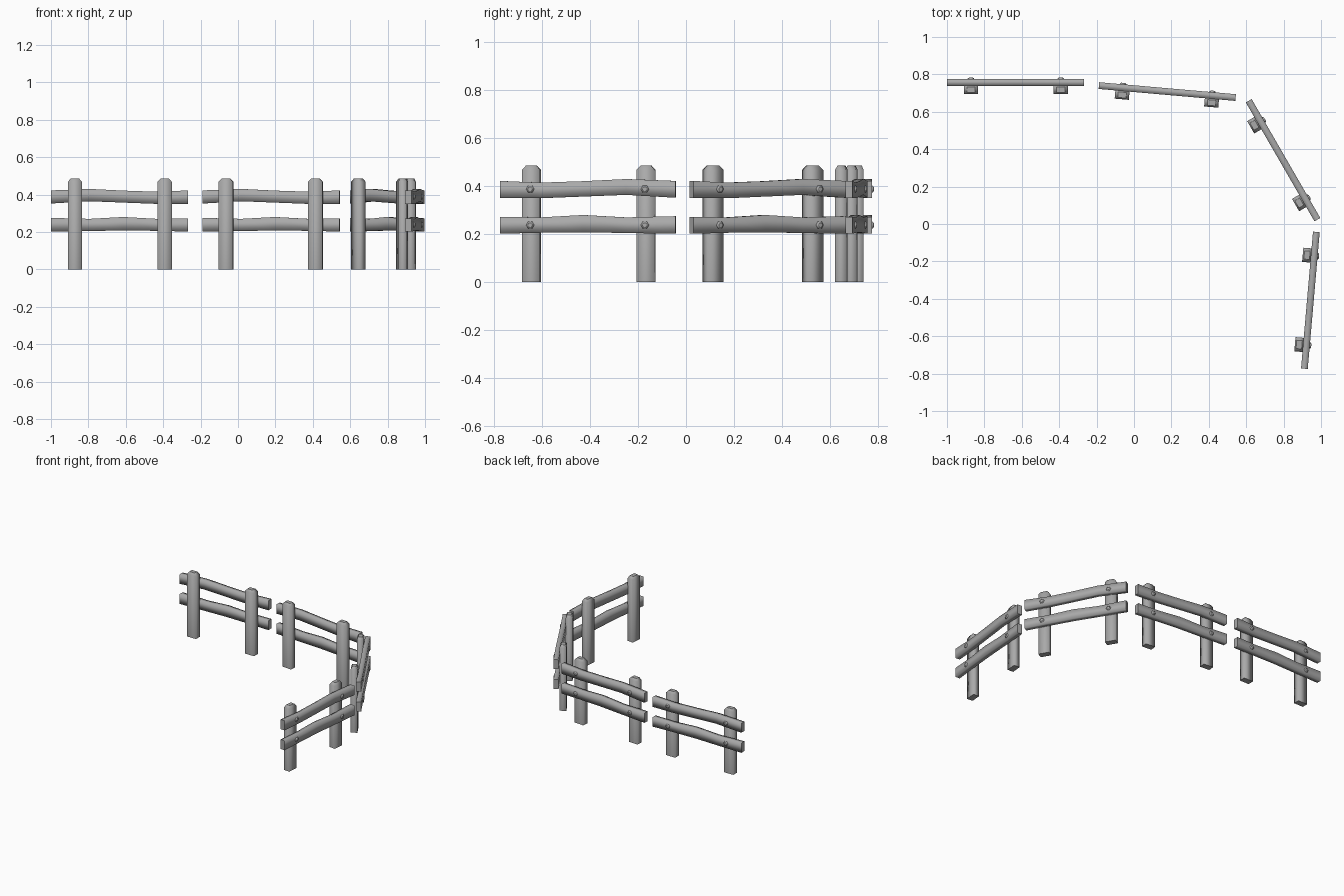
import bpy, bmesh, math
from mathutils import Matrix, Vector

cube = bpy.data.objects.get("Cube")
if cube:
    bpy.data.objects.remove(cube, do_unlink=True)

grey = bpy.data.materials.new("weathered grey wood")
grey.use_nodes = True
colour = (0.40, 0.40, 0.40, 1)
grey.diffuse_color = colour
grey.node_tree.nodes["Principled BSDF"].inputs["Base Color"].default_value = colour


def loft(name, rings, place, sharp_caps):
    """Skin a list of rings, smooth around the sides with crisp caps."""
    bm = bmesh.new()
    loops = [[bm.verts.new(p) for p in ring] for ring in rings]
    n = len(loops[0])
    for a, b in zip(loops, loops[1:]):
        for i in range(n):
            bm.faces.new((a[i], a[(i + 1) % n], b[(i + 1) % n], b[i]))
    caps = [bm.faces.new(loops[0]), bm.faces.new(loops[-1])]
    bmesh.ops.recalc_face_normals(bm, faces=bm.faces)
    for f in bm.faces:
        f.smooth = f not in caps
    if sharp_caps:
        for f in caps:
            for e in f.edges:
                e.smooth = False
    mesh = bpy.data.meshes.new(name)
    bm.to_mesh(mesh)
    bm.free()
    mesh.materials.append(grey)
    obj = bpy.data.objects.new(name, mesh)
    bpy.context.collection.objects.link(obj)
    obj.matrix_world = place
    return obj


def rect(x0, x1, y0, y1, z):
    return [(x0, y0, z), (x1, y0, z), (x1, y1, z), (x0, y1, z)]


def rail(name, place, profile):
    # each station is (x, bottom, top)
    h = 0.018
    rings = [[(x, -h, b), (x, h, b), (x, h, t), (x, -h, t)] for x, b, t in profile]
    loft(name, rings, place, True)


def post(name, place, x):
    w, y0, y1 = 0.038, -0.062, -0.016
    rings = [rect(x - w, x + w, y0, y1, 0),
             rect(x - w, x + w, y0, y1, 0.468),
             rect(x - w + 0.016, x + w - 0.016, y0 + 0.008, y1 - 0.008, 0.486)]
    loft(name, rings, place, True)


def bolt(name, place, x, z):
    # low hexagonal dome on the outer face of a rail
    rings = []
    for r, y in ((0.017, 0.014), (0.017, 0.021), (0.010, 0.026)):
        rings.append([(x + r * math.cos(i * math.pi / 3), y,
                       z + r * math.sin(i * math.pi / 3)) for i in range(6)])
    loft(name, rings, place, False)


UPPER = [(-0.367, 0.352, 0.422), (-0.16, 0.364, 0.43), (0.02, 0.357, 0.421),
         (0.2, 0.35, 0.415), (0.367, 0.35, 0.422)]
LOWER = [(-0.367, 0.202, 0.275), (-0.16, 0.205, 0.27), (0.02, 0.208, 0.28),
         (0.2, 0.206, 0.27), (0.367, 0.202, 0.272)]

# sections as (centre x, centre y, turn in degrees)
SECTIONS = [(-0.633, 0.757, 0), (0.178, 0.708, -5),
            (0.797, 0.341, -60), (0.943, -0.408, -95)]

for k, (cx, cy, turn) in enumerate(SECTIONS, 1):
    place = Matrix.Translation(Vector((cx, cy, 0))) @ Matrix.Rotation(math.radians(turn), 4, 'Z')
    rail(f"upper_rail_{k}", place, UPPER)
    rail(f"lower_rail_{k}", place, LOWER)
    for side, x in (("left", 0.241), ("right", -0.239)):
        post(f"{side}_post_{k}", place, x)
        for level, z in (("upper", 0.388), ("lower", 0.238)):
            bolt(f"{side}_{level}_bolt_{k}", place, x, z)
